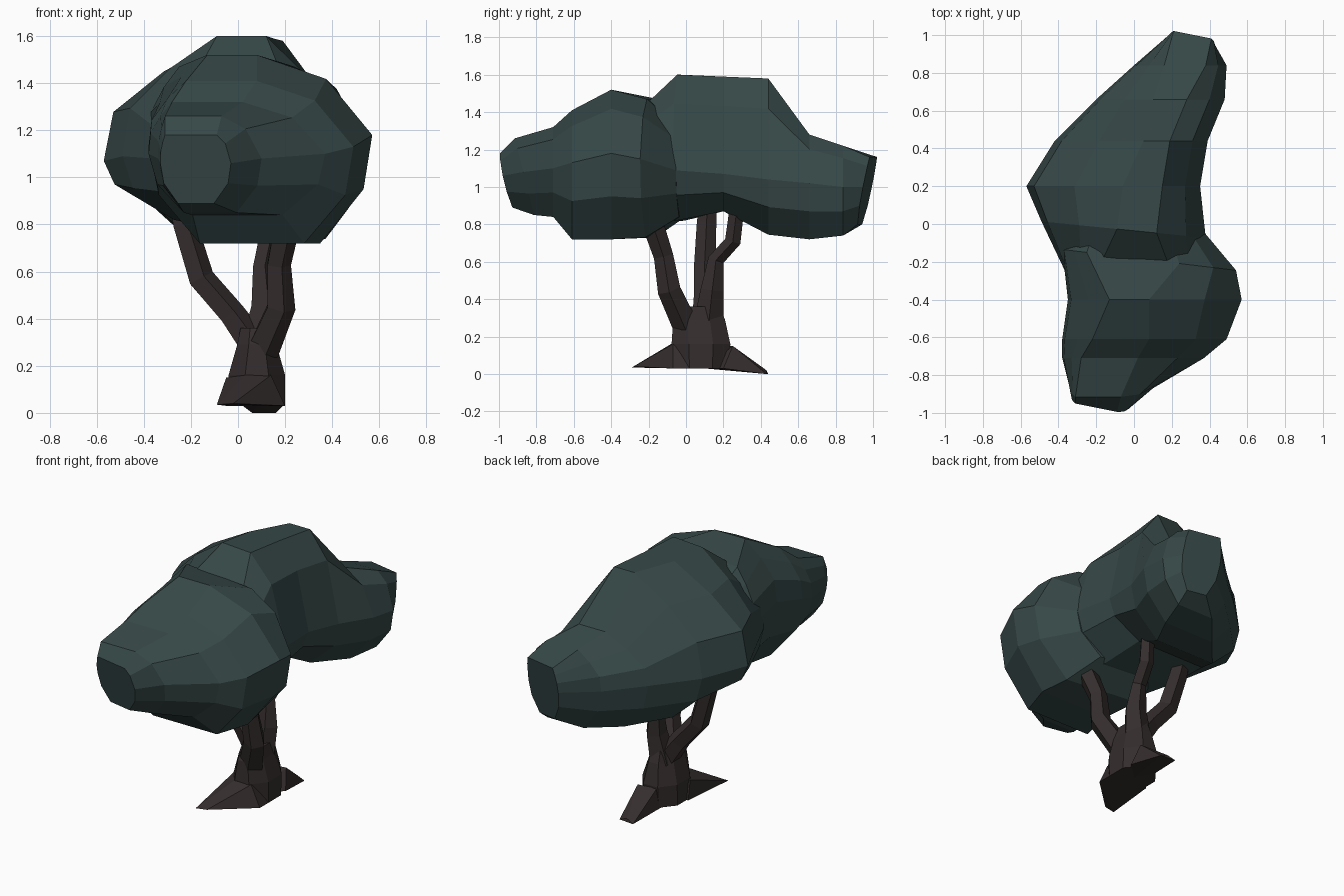
import bpy, bmesh, math
from mathutils import Vector


def material(name, rgb):
    m = bpy.data.materials.new(name)
    m.diffuse_color = (*rgb, 1)
    return m


LEAF = material("dark teal leaves", (0.037, 0.065, 0.063))
BARK = material("dark brown bark", (0.035, 0.026, 0.026))


def finish(name, bm, mat):
    bmesh.ops.recalc_face_normals(bm, faces=bm.faces)
    me = bpy.data.meshes.new(name)
    bm.to_mesh(me)
    bm.free()
    me.materials.append(mat)
    bpy.context.collection.objects.link(bpy.data.objects.new(name, me))


def loft(name, rings, mat):
    bm = bmesh.new()
    rows = [[bm.verts.new(p) for p in r] for r in rings]
    n = len(rows[0])
    for a, b in zip(rows, rows[1:]):
        for i in range(n):
            j = (i + 1) % n
            bm.faces.new((a[i], a[j], b[j], b[i]))
    bm.faces.new(rows[0])
    bm.faces.new(rows[-1])
    finish(name, bm, mat)


def hull(name, points, mat):
    bm = bmesh.new()
    for p in points:
        bm.verts.new(p)
    bmesh.ops.convex_hull(bm, input=bm.verts)
    finish(name, bm, mat)


def mix(a, b, t):
    return a + (b - a) * t


def leaf_ring(y, xl, xr, zb, zm, zt, tl, tr, lean=0, skew=0):
    """Section from side limits, bottom, widest and top heights, and top edge.
    lean tilts it in y with height, skew tilts it in y with x."""
    w, xc = xr - xl, (xl + xr) / 2
    zl = mix(zm, zb, 0.5)
    pts = [(tl, zt), (tr, zt), (mix(xr, tr, 0.4), mix(zm, zt, 0.7)), (xr, zm),
           (xr - 0.04 * w, zl), (xr - 0.24 * w, zb), (xl + 0.25 * w, zb),
           (xl + 0.05 * w, zl), (xl, zm), (mix(xl, tl, 0.08), mix(zm, zt, 0.4)),
           (mix(xl, tl, 0.5), mix(zm, zt, 0.73))]
    return [(x, y + lean * (z - zm) + skew * (x - xc), z) for x, z in pts]


def branch(name, path, sides=5):
    """Faceted limb through (x, y, z, radius) points."""
    P = [Vector(p[:3]) for p in path]
    rings = []
    for i, p in enumerate(P):
        d = (P[min(i + 1, len(P) - 1)] - P[max(i - 1, 0)]).normalized()
        u = Vector((0, 1, 0)).cross(d).normalized()
        v = d.cross(u)
        rings.append([p + path[i][3] * (u * math.cos(a) + v * math.sin(a))
                      for a in (math.tau * k / sides for k in range(sides))])
    loft(name, rings, BARK)


# Front foliage clump
loft("front_foliage", [leaf_ring(*s) for s in (
    (-0.95, -0.33, -0.03, 0.89, 1.06, 1.18, -0.31, -0.09, -0.22, -0.2),
    (-0.87, -0.34, 0.10, 0.85, 1.08, 1.26, -0.31, -0.07, -0.25),
    (-0.71, -0.38, 0.37, 0.84, 1.10, 1.32, -0.28, 0.02),
    (-0.61, -0.38, 0.49, 0.72, 1.13, 1.41, -0.22, 0.08),
    (-0.40, -0.35, 0.57, 0.72, 1.18, 1.52, -0.13, 0.08),
    (-0.19, -0.38, 0.54, 0.73, 1.15, 1.47, -0.25, 0.24, 0, -0.12),
    (-0.02, -0.30, 0.38, 0.84, 1.09, 1.32, -0.20, 0.18, 0, -0.1))], LEAF)

# Rear foliage clump, tapering into the back lobe
loft("rear_foliage", [leaf_ring(*s) for s in (
    (-0.26, -0.36, 0.36, 0.80, 1.08, 1.40, -0.20, 0.20),
    (-0.03, -0.49, 0.38, 0.82, 1.09, 1.60, -0.09, 0.12, 0, -0.1),
    (0.20, -0.57, 0.35, 0.87, 1.07, 1.59, -0.06, 0.15),
    (0.44, -0.42, 0.39, 0.745, 1.04, 1.58, 0.05, 0.19),
    (0.66, -0.20, 0.48, 0.72, 1.02, 1.28, 0.10, 0.28),
    (0.84, 0.00, 0.49, 0.74, 1.00, 1.22, 0.16, 0.38),
    (0.97, 0.19, 0.43, 0.80, 1.00, 1.16, 0.21, 0.41, 0.2, -0.2))], LEAF)

# Trunk: oval eight-sided sections (x, y, z, half width, half depth)
loft("trunk", [[(x + rx * math.cos(a), y + ry * math.sin(a), z)
                for a in (math.tau * (k + 0.5) / 8 for k in range(8))]
               for x, y, z, rx, ry in (
    (0.08, 0.08, 0.03, 0.13, 0.16), (0.08, 0.08, 0.16, 0.13, 0.17),
    (0.08, 0.07, 0.29, 0.09, 0.15), (0.08, 0.08, 0.36, 0.075, 0.11))], BARK)

# Roots
hull("front_root", [(-0.09, -0.29, 0.035), (-0.02, -0.28, 0.04), (0.2, -0.07, 0.03),
                    (0.03, -0.08, 0.16), (0.14, -0.07, 0.16), (-0.05, 0.05, 0.03),
                    (0.2, 0.1, 0.03), (-0.05, 0.03, 0.15)], BARK)
hull("back_root", [(0.06, 0.44, 0), (0.16, 0.43, 0), (0.11, 0.43, 0.02),
                   (0.04, 0.23, 0.15), (0.16, 0.25, 0.15), (0.02, 0.2, 0.03),
                   (0.19, 0.2, 0.03), (0.08, 0.1, 0.03)], BARK)

# Branches
branch("left_branch", [(0.07, 0.1, 0.28, 0.07), (-0.03, 0.1, 0.42, 0.06),
                       (-0.16, 0.1, 0.57, 0.06), (-0.23, 0.11, 0.80, 0.055),
                       (-0.27, 0.12, 0.98, 0.045)])
branch("front_branch", [(0.09, 0.01, 0.24, 0.075), (0.18, -0.09, 0.45, 0.065),
                        (0.17, -0.12, 0.63, 0.055), (0.20, -0.17, 0.78, 0.06),
                        (0.20, -0.22, 0.95, 0.05)])
branch("back_branch", [(0.08, 0.12, 0.27, 0.085), (0.11, 0.14, 0.45, 0.065),
                       (0.10, 0.16, 0.61, 0.045), (0.12, 0.25, 0.71, 0.045),
                       (0.13, 0.28, 0.95, 0.04)])
